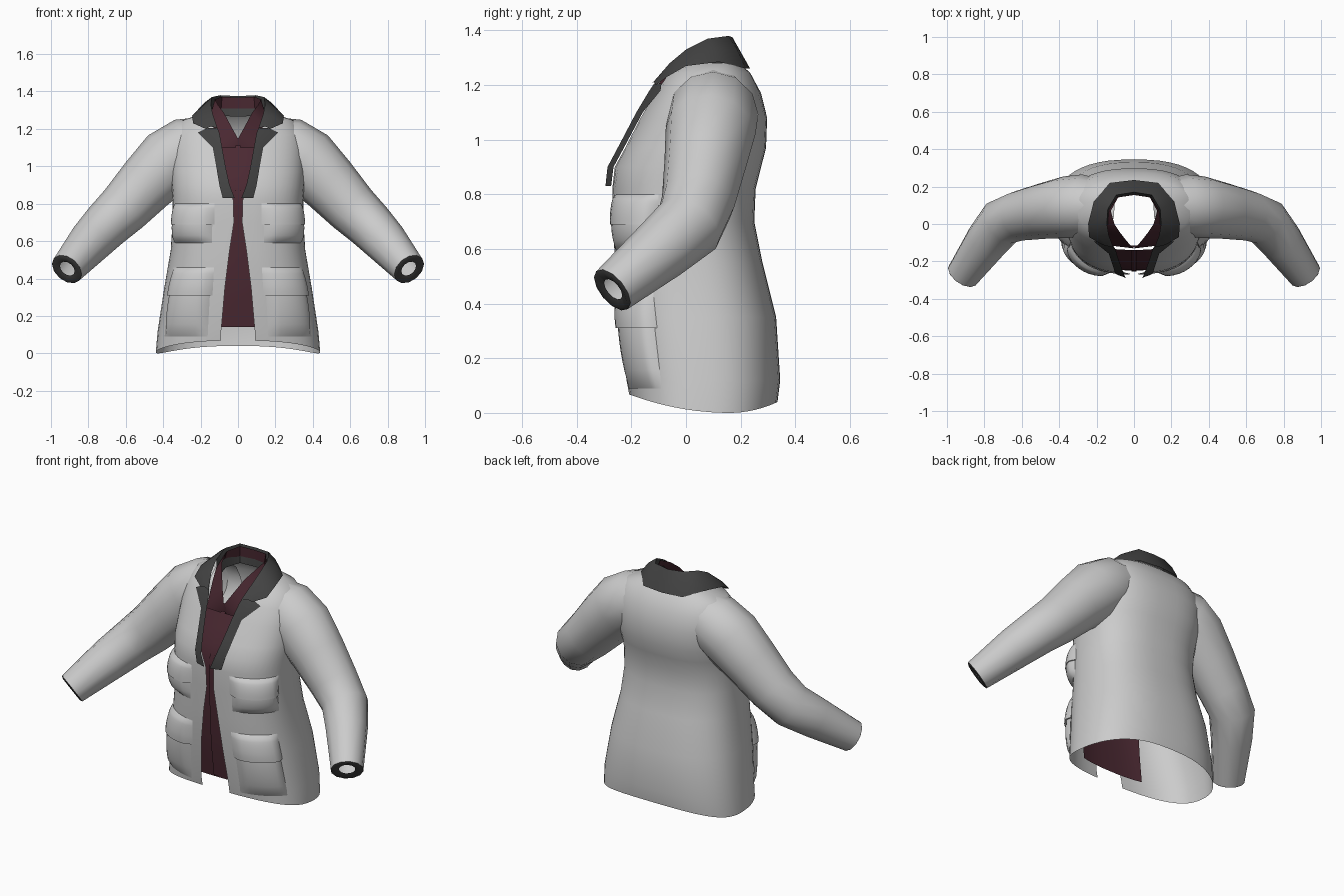
import bpy
import bmesh
from math import sin, cos, asin, sqrt, pi, radians
from mathutils import Vector

cube = bpy.data.objects.get("Cube")
if cube:
    bpy.data.objects.remove(cube, do_unlink=True)


def material(name, rgb):
    m = bpy.data.materials.new(name)
    m.use_nodes = True
    m.diffuse_color = (*rgb, 1)
    bsdf = next(n for n in m.node_tree.nodes if n.type == 'BSDF_PRINCIPLED')
    bsdf.inputs["Base Color"].default_value = (*rgb, 1)
    bsdf.inputs["Roughness"].default_value = 0.8
    return m


GREY = material("light grey cloth", (0.6, 0.6, 0.6))
DARK = material("charcoal trim", (0.055, 0.055, 0.055))
MAROON = material("maroon cloth", (0.07, 0.022, 0.032))


def loft(name, rows, mat, closed=False, ref=None):
    """Skin rows of points, face outward, mirror across x."""
    bm = bmesh.new()
    grid = [[bm.verts.new(p) for p in row] for row in rows]
    n = len(rows[0])
    score = 0
    for r in range(len(rows) - 1):
        mid = sum((Vector(p) for p in rows[r]), Vector()) / n
        for i in range(n if closed else n - 1):
            j = (i + 1) % n
            f = bm.faces.new((grid[r][i], grid[r][j], grid[r + 1][j], grid[r + 1][i]))
            f.normal_update()
            c = f.calc_center_median()
            inside = ref or (mid if closed else Vector((0, 0.08, c.z - 0.03)))
            score += f.normal.dot(c - inside) * f.calc_area()
    if score < 0:
        bmesh.ops.reverse_faces(bm, faces=bm.faces[:])
    mesh = bpy.data.meshes.new(name)
    bm.to_mesh(mesh)
    bm.free()
    mesh.materials.append(mat)
    ob = bpy.data.objects.new(name, mesh)
    bpy.context.collection.objects.link(ob)
    bpy.ops.object.select_all(action='DESELECT')
    ob.select_set(True)
    bpy.context.view_layer.objects.active = ob
    bpy.ops.object.shade_smooth_by_angle(angle=radians(45))
    mirror = ob.modifiers.new("mirror", 'MIRROR')
    mirror.merge_threshold = 0.002


# Coat body sections: height, half width, front y, back y, front opening
LEVELS = [
    (0.00, 0.44, -0.21, 0.335, 0.09),
    (0.12, 0.43, -0.22, 0.345, 0.09),
    (0.35, 0.395, -0.25, 0.33, 0.07),
    (0.55, 0.36, -0.262, 0.28, 0.045),
    (0.70, 0.35, -0.265, 0.25, 0.022),
    (0.82, 0.35, -0.27, 0.255, 0.025),
    (0.90, 0.355, -0.262, 0.275, 0.06),
    (0.97, 0.36, -0.225, 0.293, 0.08),
    (1.08, 0.36, -0.17, 0.297, 0.10),
    (1.17, 0.35, -0.118, 0.275, 0.12),
    (1.245, 0.30, -0.07, 0.235, 0.14),
    (1.28, 0.20, -0.02, 0.195, 0.15),
]
POW = 0.8


def section(z):
    for a, b in zip(LEVELS, LEVELS[1:]):
        if z <= b[0]:
            k = (z - a[0]) / (b[0] - a[0])
            return [p + (q - p) * k for p, q in zip(a, b)][1:]
    return LEVELS[-1][1:]


def body_point(t, z, off=0.0):
    w, yf, yb, _ = section(z)
    s, c = max(0.0, sin(t)), cos(t)
    mid, half = (yf + yb) / 2, (yb - yf) / 2
    y = mid - half * (1 if c > 0 else -1) * abs(c) ** POW
    return Vector((w * s ** POW + off * s, y - off * c, z))


def angle_at(x, z):
    return asin(min(1.0, (x / section(z)[0]) ** (1 / POW)))


def front_y(x, z):
    return body_point(angle_at(x, z), z).y


# Coat body, open at the front, with a hem that dips at the sides
rows = []
for level in LEVELS:
    z, start = level[0], angle_at(level[4], level[0])
    row = []
    for i in range(25):
        t = start + (pi - start) * i / 24
        p = body_point(t, z)
        if z == 0:
            p.z = (0.5 if p.y < 0.16 else 1.3) * (p.y - 0.16) ** 2
        row.append(p)
    rows.append(row)
loft("coat_body", rows, GREY)

# Sleeves with rounded shoulders: centre, half depth and half height of each ring
PATH = [
    ((0.14, 0.10, 1.13), 0.13, 0.14),
    ((0.27, 0.10, 1.095), 0.165, 0.168),
    ((0.365, 0.09, 1.03), 0.165, 0.178),
    ((0.485, 0.07, 0.91), 0.15, 0.16),
    ((0.61, 0.045, 0.775), 0.135, 0.142),
    ((0.705, 0.01, 0.685), 0.13, 0.13),
    ((0.79, -0.095, 0.595), 0.115, 0.118),
    ((0.915, -0.27, 0.45), 0.09, 0.09),
]


def ring(i, scale=1.0, slide=0.0):
    c, depth, height = PATH[i]
    a = Vector(PATH[max(i - 1, 0)][0])
    b = Vector(PATH[min(i + 1, len(PATH) - 1)][0])
    tangent = (b - a).normalized()
    u = Vector((0, 1, 0))
    u = (u - tangent * u.dot(tangent)).normalized()
    v = tangent.cross(u)
    return [Vector(c) + tangent * slide + u * cos(k * pi / 6) * depth * scale
            + v * sin(k * pi / 6) * height * scale for k in range(12)]


last = len(PATH) - 1
loft("sleeve", [ring(i) for i in range(len(PATH))], GREY, closed=True)
loft("cuff_lining", [ring(last, 1.01), ring(last, 0.85, 0.006), ring(last, 0.5, -0.005)],
     DARK, closed=True, ref=Vector(PATH[last - 1][0]))


# Pockets and flaps: puffed patches that follow the coat body
def puff(name, t0, t1, z0, z1, depth, droop=False):
    n = 10
    rows = []
    for j in range(n + 1):
        v = j / n
        swell = sqrt(max(0.0, 1 - v * v)) if droop else max(0.0, sin(pi * v)) ** 0.5
        if droop and j == 0:
            swell = 0
        row = []
        for i in range(n + 1):
            side = max(0.0, sin(pi * i / n)) ** 0.35
            t = radians(t0 + (t1 - t0) * i / n)
            z = z0 + (z1 - z0) * (max(0, j - 1) / (n - 1) if droop else v)
            row.append(body_point(t, z, depth * swell * side + 0.001))
        rows.append(row)
    loft(name, rows, GREY)


puff("chest_pocket", 18, 72, 0.59, 0.79, 0.042)
puff("chest_pocket_flap", 16, 74, 0.69, 0.80, 0.046, droop=True)
puff("lower_pocket", 17, 62, 0.09, 0.42, 0.034)
puff("lower_pocket_flap", 15, 64, 0.31, 0.46, 0.042, droop=True)

# Lapels: inner x, outer x, height, with a notch below the collar
LAPEL = [
    (0.11, 0.165, 1.205),
    (0.10, 0.215, 1.18),
    (0.085, 0.135, 1.10),
    (0.065, 0.115, 0.99),
    (0.045, 0.10, 0.90),
    (0.018, 0.082, 0.83),
]
rows = []
for a, b, z in LAPEL:
    row = []
    for i in range(5):
        x = a + (b - a) * i / 4
        row.append((x, front_y(x, z) - 0.026 + 0.018 * i / 4, z))
    rows.append(row)
loft("lapel", rows, DARK)

# Collar: fold line and outer edge, from the back of the neck to the notch
FOLD = [(0, 0.17, 1.375), (0.095, 0.155, 1.38), (0.14, 0.08, 1.37),
        (0.145, 0.0, 1.33), (0.135, -0.06, 1.28), (0.11, -0.125, 1.205)]
EDGE = [(0, 0.235, 1.26), (0.13, 0.22, 1.26), (0.215, 0.12, 1.285),
        (0.245, 0.0, 1.27), (0.24, -0.07, 1.23), (0.172, -0.11, 1.2)]
rows = []
for f, e in zip(FOLD, EDGE):
    f, e = Vector(f), Vector(e)
    mid = (f + e) / 2 + Vector((0.005, 0, 0.01)) * (f.x > 0)
    rows.append([f, mid, e])
loft("collar", rows, DARK)
stand = [[Vector(f), Vector((f[0] * 0.92, f[1] - 0.012, f[2] - 0.11))] for f in FOLD[:4]]
loft("collar_stand", stand, DARK)

# Shirt collar running down into a narrow V
TOP = [(0, 0.155, 1.367), (0.085, 0.142, 1.372), (0.124, 0.07, 1.358),
       (0.105, 0.0, 1.325), (0.075, -0.045, 1.285), (0.04, -0.09, 1.22),
       (0.004, -0.13, 1.155), (0, -0.12, 1.15)]
LOW = [(0, 0.158, 1.31), (0.09, 0.145, 1.31), (0.138, 0.07, 1.30),
       (0.145, 0.0, 1.28), (0.14, -0.04, 1.22), (0.135, -0.075, 1.16),
       (0.13, -0.115, 1.08), (0, -0.115, 1.08)]
loft("shirt_collar", list(zip(TOP, LOW)), MAROON)

# Shirt front panel behind the coat opening
rows = []
for k in range(13):
    z = 0.14 + 0.08 * k
    xs = [0.21 * i / 6 for i in range(7)]
    rows.append([(x, front_y(x, z) + 0.02, z) for x in xs])
loft("shirt_front", rows, MAROON)

# Button band along the shirt centre
rows = []
for k in range(13):
    z = 0.15 + 0.08 * k
    rows.append([(x, front_y(x, z) + 0.014, z) for x in (0.0, 0.014)])
loft("shirt_placket", rows, MAROON)
